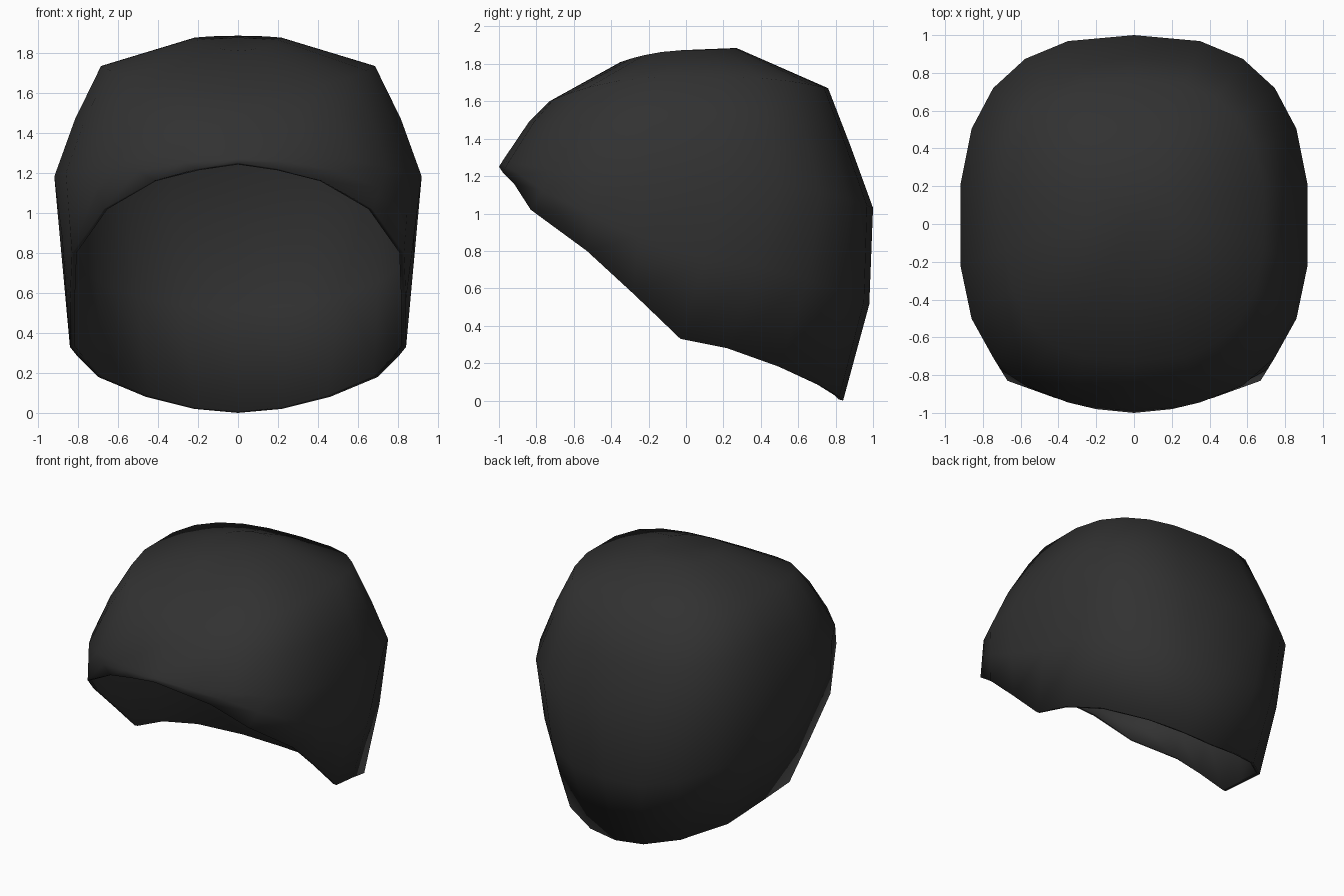
import bpy
import bmesh
import math

if "Cube" in bpy.data.objects:
    bpy.data.objects.remove(bpy.data.objects["Cube"])

STEPS = 11  # segments from front centre round to back centre

# Lower rim of one half, from front centre to back centre
RIM = [(0, -1, 1.25), (.2, -.98, 1.22), (.42, -.92, 1.16), (.67, -.83, 1.02),
       (.83, -.53, .8), (.84, -.28, .57), (.84, -.03, .33), (.8, .22, .28),
       (.7, .5, .18), (.46, .72, .08), (.22, .82, .02), (0, .84, 0)]


def ring(width, front, back, exponent=2.6):
    """Half of a rounded-square loop; front and back are (y, z), width is (x, y, z)."""
    wx, wy, wz = width
    points = []
    for i in range(STEPS + 1):
        a = math.pi * i / STEPS
        s, c = math.sin(a), math.cos(a)
        end_y, end_z = front if c > 0 else back
        x = wx * max(s, 0) ** (2 / exponent)
        y = wy + (end_y - wy) * abs(c) ** (2 / exponent)
        points.append((x, y, wz + (end_z - wz) * c * c))
    return points


def lower_ring(rim, upper):
    """Loop halfway between rim and widest loop, pushed out at the nape."""
    points = []
    for i, (p, q) in enumerate(zip(rim, upper)):
        nape = max(0, -math.cos(math.pi * i / STEPS))
        points.append(((p[0] + q[0]) / 2, (p[1] + q[1]) / 2 + .06 * nape,
                       (p[2] + q[2]) / 2))
    return points


widest = ring((.925, -.01, 1.18), (-.975, 1.29), (1.0, 1.03))
loops = [
    RIM,
    lower_ring(RIM, widest),
    widest,
    ring((.82, 0, 1.47), (-.84, 1.49), (.88, 1.36)),
    ring((.69, .04, 1.735), (-.73, 1.6), (.76, 1.67)),
    ring((.22, .05, 1.875), (-.35, 1.81), (.27, 1.885), 2.2),
]

# Hair cap: mirrored loops skinned from rim to crown
bm = bmesh.new()
rows = []
for half in loops:
    full = half + [(-x, y, z) for x, y, z in half[-2:0:-1]]
    rows.append([bm.verts.new(p) for p in full])
count = 2 * STEPS
for low, high in zip(rows, rows[1:]):
    for i in range(count):
        j = (i + 1) % count
        bm.faces.new((low[i], low[j], high[j], high[i]))
crown = bm.verts.new((0, .02, 1.875))
for i in range(count):
    bm.faces.new((rows[-1][i], rows[-1][(i + 1) % count], crown))
bm.normal_update()
if crown.normal.z < 0:
    bmesh.ops.reverse_faces(bm, faces=bm.faces[:])
for f in bm.faces:
    f.smooth = True

mesh = bpy.data.meshes.new("hair_cap")
bm.to_mesh(mesh)
bm.free()
cap = bpy.data.objects.new("hair_cap", mesh)
bpy.context.collection.objects.link(cap)

# Thin wall, growing inwards
wall = cap.modifiers.new("wall", 'SOLIDIFY')
wall.thickness = .025
wall.offset = -1

black = bpy.data.materials.new("soft_black")
black.diffuse_color = (.031, .031, .031, 1)
black.use_nodes = True
black.node_tree.nodes["Principled BSDF"].inputs["Base Color"].default_value = black.diffuse_color
mesh.materials.append(black)
